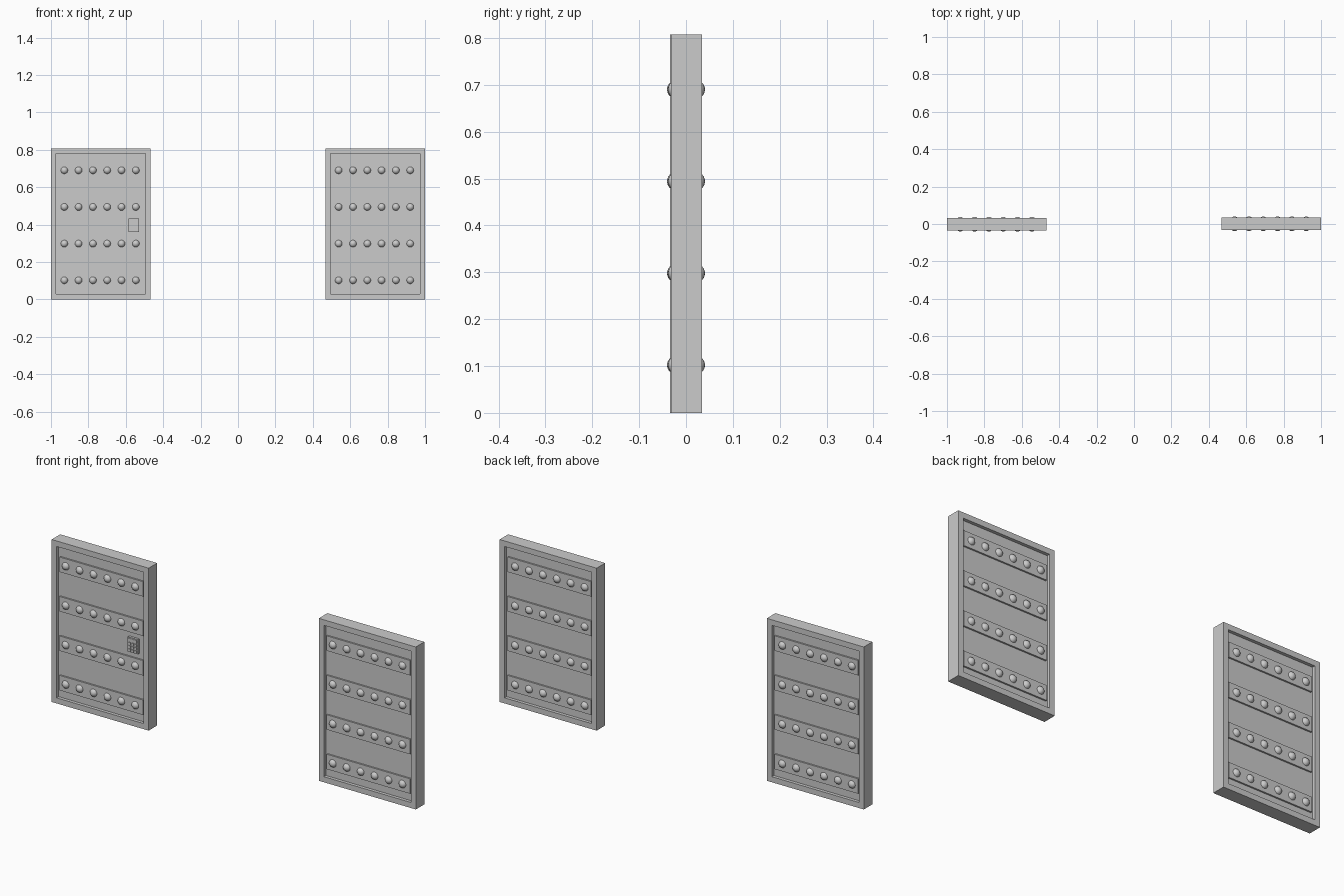
import bpy, bmesh
from mathutils import Matrix, Vector

if "Cube" in bpy.data.objects:
    bpy.data.objects.remove(bpy.data.objects["Cube"])

W, T, H = 0.533, 0.067, 0.807       # door width, thickness, height
PANEL_Y, STRIP_Y = 0.0175, 0.0255   # half depth of panel and of studded strips
ROWS = [0.102, 0.298, 0.494, 0.69]
STUD_X = [(i - 2.5) * 0.0765 for i in range(6)]


def finish(name, bm, loc):
    me = bpy.data.meshes.new(name)
    bm.to_mesh(me)
    bm.free()
    ob = bpy.data.objects.new(name, me)
    ob.location = loc
    bpy.context.collection.objects.link(ob)
    return ob


def add_box(bm, c, s):
    m = Matrix.Translation(c) @ Matrix.Diagonal((*s, 1))
    return bmesh.ops.create_cube(bm, size=1, matrix=m)


def door(side, cx, cy):
    loc = Vector((cx, cy, 0))
    # slab with a recessed panel on both faces
    bm = bmesh.new()
    add_box(bm, (0, 0, H / 2), (W, T, H))
    bm.normal_update()
    faces = [f for f in bm.faces if abs(f.normal.y) > 0.9]
    for f in faces:
        bmesh.ops.inset_region(bm, faces=[f], thickness=0.039)
        sign = 1 if f.normal.y > 0 else -1
        ext = bmesh.ops.extrude_face_region(bm, geom=[f])
        for v in ext["geom"]:
            if isinstance(v, bmesh.types.BMVert):
                v.co.y = sign * PANEL_Y
        if f.is_valid:
            bmesh.ops.delete(bm, geom=[f], context='FACES_ONLY')
    bmesh.ops.recalc_face_normals(bm, faces=bm.faces)
    finish(side + "_door_slab", bm, loc)

    # raised horizontal strips
    bm = bmesh.new()
    for z in ROWS:
        add_box(bm, (0, 0, z), (W - 0.074, STRIP_Y * 2, 0.074))
    finish(side + "_door_strips", bm, loc)

    # round studs on both faces
    bm = bmesh.new()
    for z in ROWS:
        for x in STUD_X:
            for y in (-0.0195, 0.0195):
                bmesh.ops.create_uvsphere(
                    bm, u_segments=20, v_segments=12, radius=0.02,
                    matrix=Matrix.Translation((x - 0.004, y, z)))
    for f in bm.faces:
        f.smooth = True
    finish(side + "_door_studs", bm, loc)


door("left", -1 + W / 2, -0.001)
door("right", 1 - W / 2, 0.001)

# keypad on the front of the left door
kx, kz = -0.557, 0.397
bm = bmesh.new()
add_box(bm, (0, -0.022, 0), (0.056, 0.016, 0.073))
finish("keypad_body", bm, (kx, 0, kz))

bm = bmesh.new()
add_box(bm, (0, -0.030, 0.024), (0.044, 0.004, 0.014))
finish("keypad_display", bm, (kx, 0, kz))

bm = bmesh.new()
for i in range(3):
    for j in range(3):
        add_box(bm, ((i - 1) * 0.016, -0.031, 0.006 - j * 0.016), (0.012, 0.006, 0.012))
finish("keypad_buttons", bm, (kx, 0, kz))
